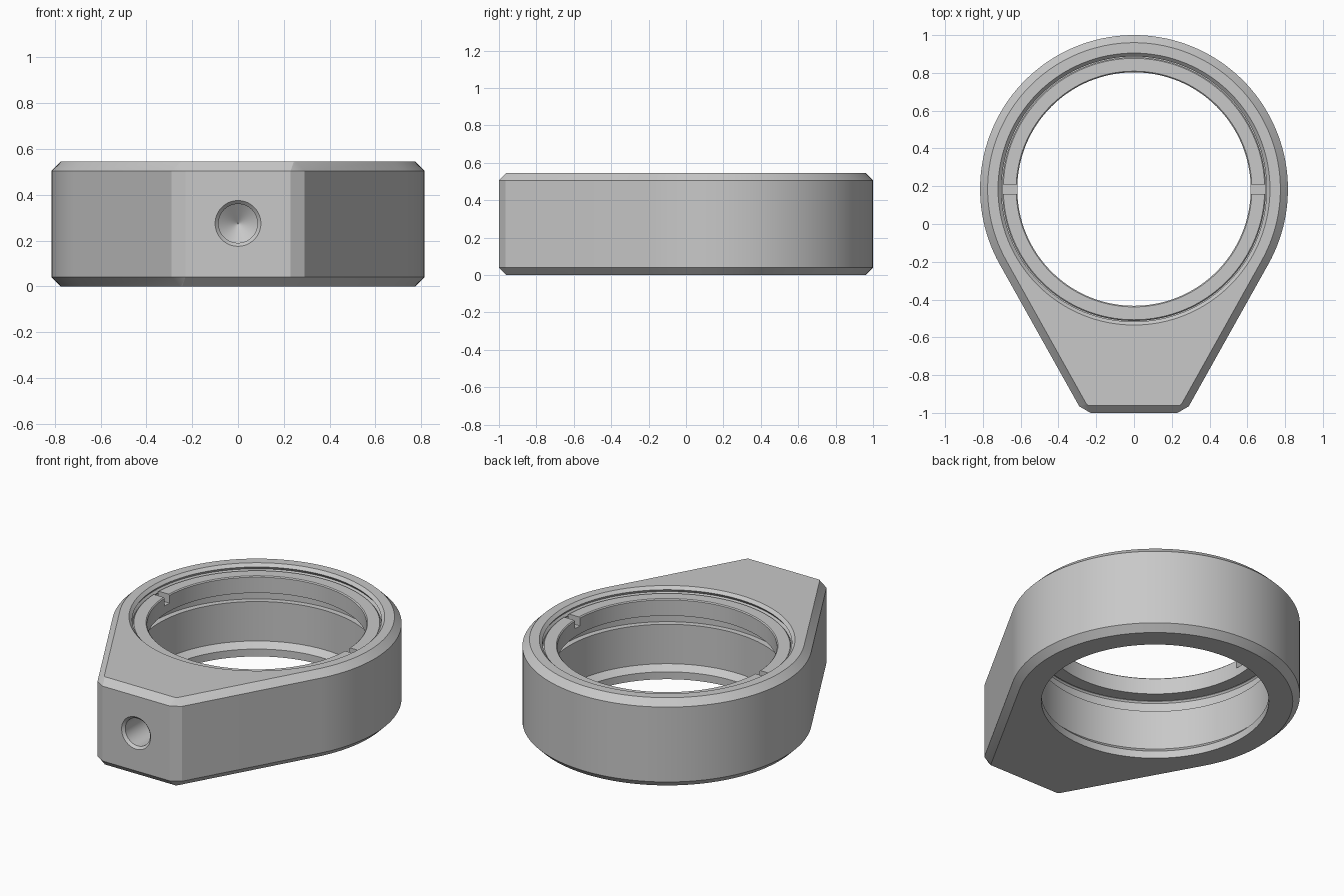
import bpy, bmesh
from math import sin, cos, pi, radians
from mathutils import Matrix

cube = bpy.data.objects.get("Cube")
if cube:
    bpy.data.objects.remove(cube, do_unlink=True)

CENTRE_Y = 0.185
HEIGHT = 0.545
CHAMFER = 0.04
SEGMENTS = 128

metal = bpy.data.materials.new("machined_grey")
metal.use_nodes = True
GREY = (0.58, 0.58, 0.58, 1)
metal.diffuse_color = GREY
bsdf = next(n for n in metal.node_tree.nodes if n.type == 'BSDF_PRINCIPLED')
bsdf.inputs["Base Color"].default_value = GREY
bsdf.inputs["Roughness"].default_value = 0.5


def make_object(name, bm):
    bmesh.ops.remove_doubles(bm, verts=bm.verts, dist=0.00001)
    bmesh.ops.recalc_face_normals(bm, faces=bm.faces)
    mesh = bpy.data.meshes.new(name)
    bm.to_mesh(mesh)
    bm.free()
    mesh.materials.append(metal)
    obj = bpy.data.objects.new(name, mesh)
    bpy.context.collection.objects.link(obj)
    return obj


def bridge(bm, a, b):
    n = len(a)
    for i in range(n):
        j = (i + 1) % n
        bm.faces.new((a[i], a[j], b[j], b[i]))


def lathe(name, profile, matrix, segments=SEGMENTS):
    """Revolve a closed (radius, height) profile; zero radii meet on the axis."""
    bm = bmesh.new()
    rings = []
    for r, z in profile:
        angles = [2 * pi * i / segments for i in range(segments)]
        rings.append([bm.verts.new((r * cos(a), r * sin(a), z)) for a in angles])
    for k, ring in enumerate(rings):
        following = (k + 1) % len(rings)
        if profile[k][0] or profile[following][0]:
            bridge(bm, ring, rings[following])
    bmesh.ops.dissolve_degenerate(bm, dist=0.00001, edges=bm.edges)
    bm.transform(matrix)
    return make_object(name, bm)


def activate(obj):
    bpy.ops.object.select_all(action='DESELECT')
    obj.select_set(True)
    bpy.context.view_layer.objects.active = obj


def cut(obj, cutter):
    mod = obj.modifiers.new("cut", 'BOOLEAN')
    mod.operation = 'DIFFERENCE'
    mod.solver = 'EXACT'
    mod.object = cutter
    activate(obj)
    bpy.ops.object.modifier_apply(modifier=mod.name)
    bpy.data.objects.remove(cutter, do_unlink=True)


def smooth(obj):
    activate(obj)
    bpy.ops.object.shade_smooth_by_angle(angle=radians(25))


def outline(radius, corners, z):
    """Round back with straight tangents running to the front corners."""
    start, steps = radians(-29.2), 96
    sweep = pi - 2 * start
    pts = [(radius * cos(start + sweep * i / steps),
            CENTRE_Y + radius * sin(start + sweep * i / steps)) for i in range(steps + 1)]
    pts += [(-x, y) for x, y in corners] + corners[::-1]
    return [(x, y, z) for x, y in pts]


# Chamfered teardrop body
full = [(0.29, -0.965), (0.23, -1.0)]
inner = [(0.253, -0.951), (0.243, -0.96)]
bm = bmesh.new()
layers = [(0.775, inner, 0), (0.815, full, CHAMFER),
          (0.815, full, HEIGHT - CHAMFER), (0.775, inner, HEIGHT)]
loops = [[bm.verts.new(p) for p in outline(*layer)] for layer in layers]
for lower, upper in zip(loops, loops[1:]):
    bridge(bm, lower, upper)
bm.faces.new(loops[0])
bm.faces.new(loops[-1])
body = make_object("body", bm)

# Stepped bore: straight opening, sloped lip, plain wall, shoulder and threaded seat
at_centre = Matrix.Translation((0, CENTRE_Y, 0))
bore = [(0, -0.05), (0.64, -0.05), (0.64, 0.046), (0.675, 0.08),
        (0.675, 0.325), (0.71, 0.325), (0.71, 0.395)]
PITCH = 0.03
for i in range(4):
    z = 0.405 + i * PITCH
    bore += [(0.702, z), (0.714, z + PITCH / 2)]
bore += [(0.702, 0.527), (0.767, 0.592), (0, 0.592)]
cut(body, lathe("bore_cutter", bore, at_centre))

# Countersunk blind hole in the front face with a conical end
drill = [(0, -0.05), (0.15, -0.05), (0.085, 0.015), (0.085, 0.33),
         (0.003, 0.39), (0, 0.39)]
into_front = Matrix.Translation((0, -1, 0.275)) @ Matrix.Rotation(-pi / 2, 4, 'X')
cut(body, lathe("drill_cutter", drill, into_front, 64))
smooth(body)

# Retaining ring sitting just below the rim
ring = lathe("retaining_ring", [
    (0.618, 0.405), (0.698, 0.405), (0.698, 0.503), (0.692, 0.509),
    (0.624, 0.509), (0.618, 0.503)], at_centre)

# Spanner slots on both sides of the ring
bm = bmesh.new()
bmesh.ops.create_cube(bm, size=1)
bm.transform(Matrix.Translation((0, CENTRE_Y, 0.51)) @ Matrix.Diagonal((1.6, 0.05, 0.11, 1)))
cut(ring, make_object("slot_cutter", bm))
smooth(ring)
